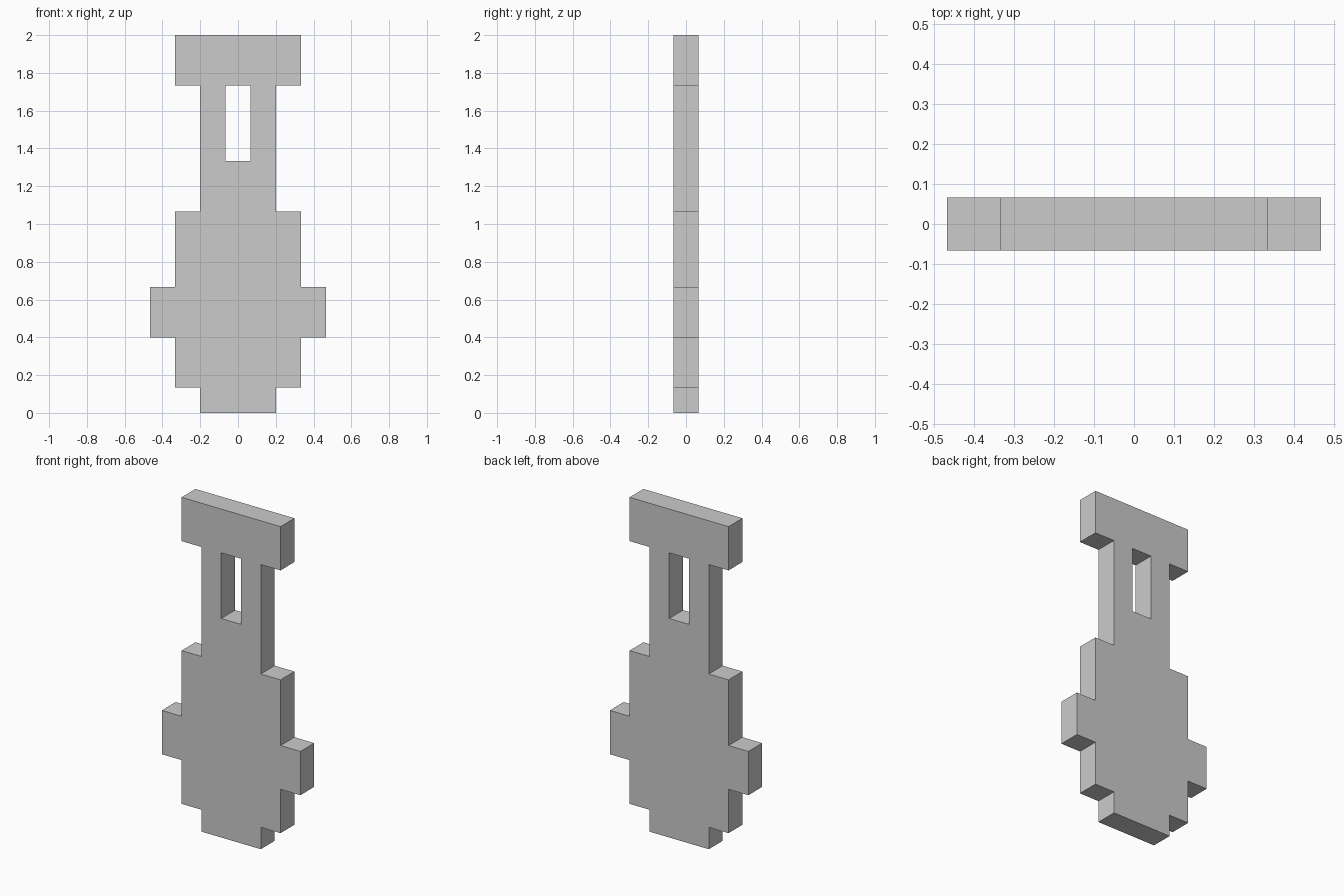
import bpy, bmesh

if "Cube" in bpy.data.objects:
    bpy.data.objects.remove(bpy.data.objects["Cube"])

U = 2 / 15  # one pixel of the blocky silhouette

# Rows from the bottom up: (row count, outer width, centre gap width), in pixels
BANDS = [
    (1, 3, 0),   # foot
    (2, 5, 0),   # lower body
    (2, 7, 0),   # side lugs
    (3, 5, 0),   # upper body
    (2, 3, 0),   # neck
    (3, 3, 1),   # slotted neck
    (2, 5, 0),   # top bar
]

bm = bmesh.new()
verts = {}


def corner(i, j):
    """Shared grid corner on the front plane."""
    if (i, j) not in verts:
        verts[i, j] = bm.verts.new(((i - 0.5) * U, -U / 2, j * U))
    return verts[i, j]


# Front silhouette as pixel cells
row = 0
for count, width, gap in BANDS:
    for j in range(row, row + count):
        for i in range(-(width // 2), width // 2 + 1):
            if gap and abs(i) <= gap // 2:
                continue
            bm.faces.new([corner(i, j), corner(i + 1, j),
                          corner(i + 1, j + 1), corner(i, j + 1)])
    row += count

# Thicken the silhouette one pixel deep
front = bm.faces[:]
res = bmesh.ops.extrude_face_region(bm, geom=front, use_keep_orig=True)
moved = [g for g in res["geom"] if isinstance(g, bmesh.types.BMVert)]
bmesh.ops.translate(bm, verts=moved, vec=(0, U, 0))
bmesh.ops.recalc_face_normals(bm, faces=bm.faces[:])

# Merge coplanar cells into clean flat faces
bmesh.ops.dissolve_limit(bm, angle_limit=0.01, verts=bm.verts[:], edges=bm.edges[:])

mesh = bpy.data.meshes.new("flat_paddle")
bm.to_mesh(mesh)
bm.free()
obj = bpy.data.objects.new("flat_paddle", mesh)
bpy.context.collection.objects.link(obj)
